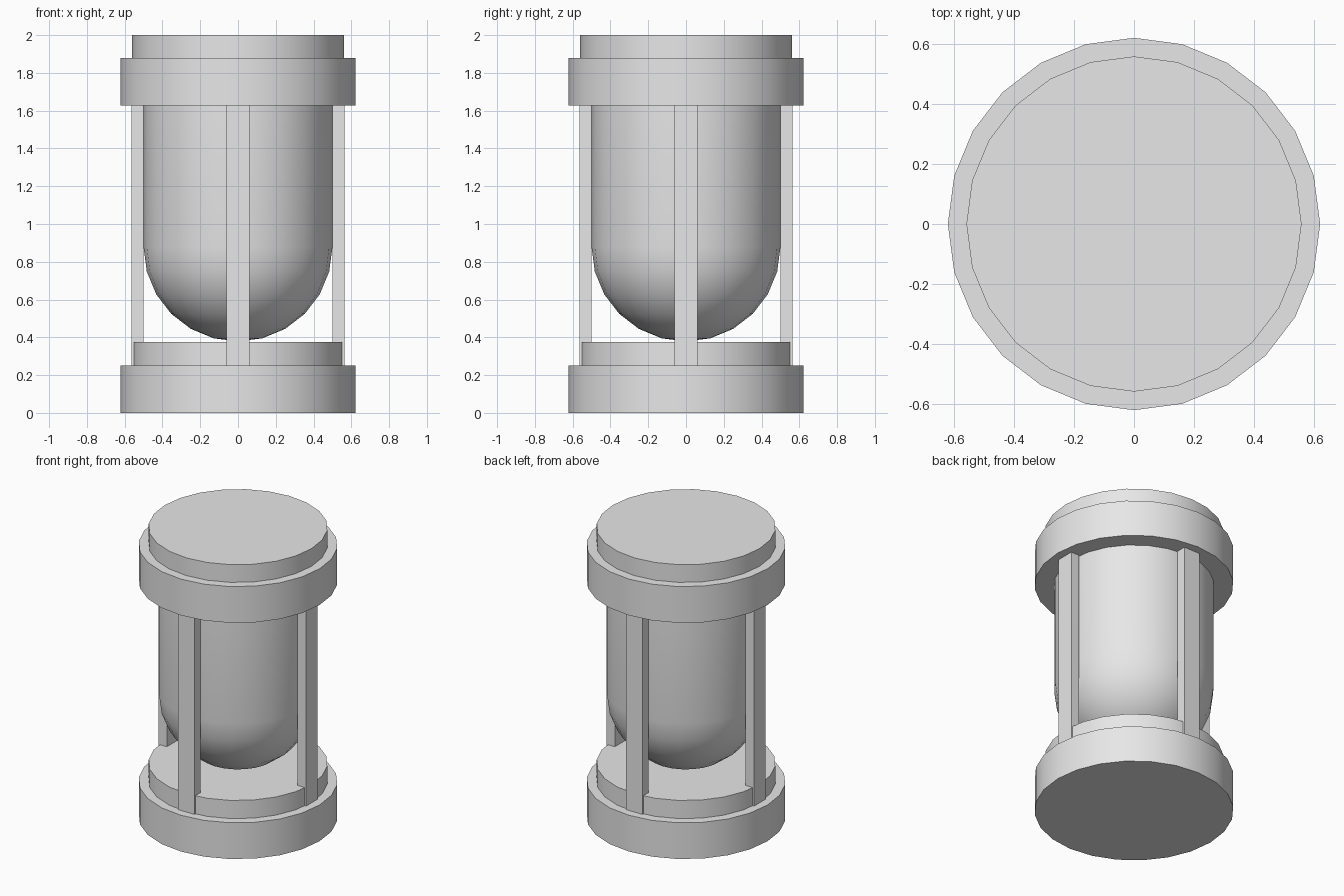
import bpy, bmesh
from math import sin, cos, pi
from mathutils import Matrix

if "Cube" in bpy.data.objects:
    bpy.data.objects.remove(bpy.data.objects["Cube"], do_unlink=True)

grey = bpy.data.materials.new("plain_grey")
grey.use_nodes = True
grey.diffuse_color = (0.8, 0.8, 0.8, 1)
grey.node_tree.nodes["Principled BSDF"].inputs["Base Color"].default_value = grey.diffuse_color
SIDES = 24


def finish(name, bm):
    bmesh.ops.recalc_face_normals(bm, faces=bm.faces)
    mesh = bpy.data.meshes.new(name)
    bm.to_mesh(mesh)
    bm.free()
    mesh.materials.append(grey)
    obj = bpy.data.objects.new(name, mesh)
    bpy.context.collection.objects.link(obj)
    return obj


def lathe(name, profile):
    """Revolve (radius, height) points; open ends are capped flat."""
    bm = bmesh.new()
    rings = [[bm.verts.new((r * cos(2 * pi * i / SIDES), r * sin(2 * pi * i / SIDES), z))
              for i in range(SIDES)] for r, z in profile]
    for a, b in zip(rings, rings[1:]):
        for i in range(SIDES):
            j = (i + 1) % SIDES
            bm.faces.new((a[i], a[j], b[j], b[i]))
    bm.faces.new(rings[0])
    bm.faces.new(rings[-1])
    bmesh.ops.remove_doubles(bm, verts=bm.verts, dist=1e-5)
    bmesh.ops.dissolve_degenerate(bm, edges=bm.edges, dist=1e-5)
    obj = finish(name, bm)
    bpy.ops.object.select_all(action='DESELECT')
    obj.select_set(True)
    bpy.context.view_layer.objects.active = obj
    bpy.ops.object.shade_smooth_by_angle(angle=pi / 6)


# Stepped discs at both ends
lathe("base_rim", [(0.622, 0), (0.622, 0.25)])
lathe("base_plate", [(0.56, 0.25), (0.56, 0.375)])
lathe("top_rim", [(0.622, 1.628), (0.622, 1.878)])
lathe("top_plate", [(0.56, 1.878), (0.56, 2)])

# Round-bottomed vessel
dome = [(0.5 * sin(k * pi / 12) + 1e-7, 0.878 - 0.5 * cos(k * pi / 12)) for k in range(7)]
bm_profile = dome + [(0.5, 1.628)]
lathe("vessel", bm_profile)

# Four upright posts
for i, side in enumerate(("left", "back", "right", "front")):
    bm = bmesh.new()
    bmesh.ops.create_cube(bm, size=1)
    place = (Matrix.Rotation(i * pi / 2, 4, 'Z') @ Matrix.Translation((0.531, 0, 0.939))
             @ Matrix.Diagonal((0.064, 0.124, 1.378, 1)))
    bmesh.ops.transform(bm, matrix=place, verts=bm.verts)
    finish(side + "_post", bm)
